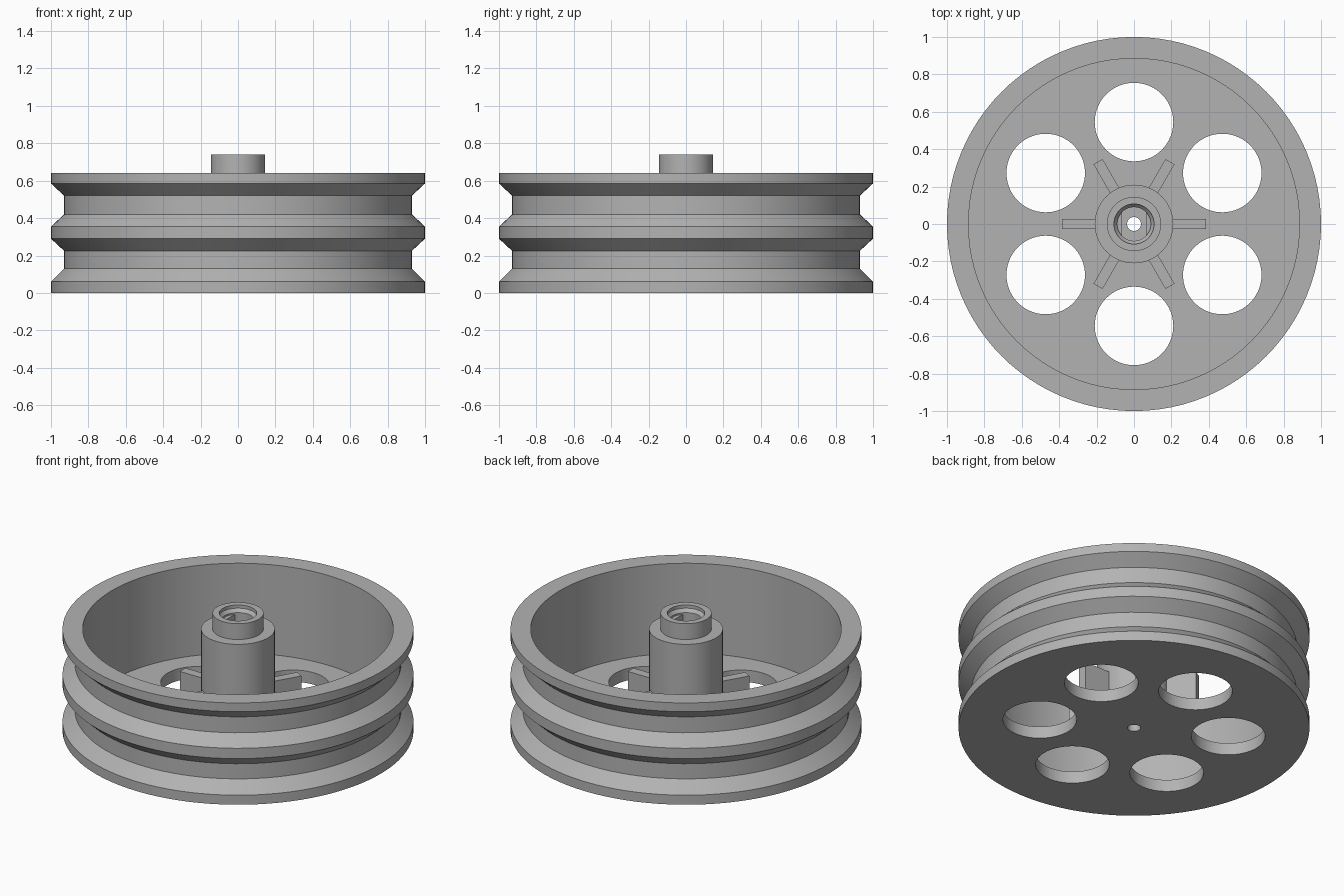
import bpy, bmesh, math
from mathutils import Matrix

cube = bpy.data.objects.get("Cube")
if cube:
    bpy.data.objects.remove(cube, do_unlink=True)

grey = bpy.data.materials.new("plain_grey")
grey.use_nodes = True
colour = (0.45, 0.45, 0.45, 1)
grey.diffuse_color = colour
grey.node_tree.nodes["Principled BSDF"].inputs["Base Color"].default_value = colour

FLOOR = 0.075
BORE = 0.09
FLAT = 0.065


def finish(name, bm):
    bmesh.ops.recalc_face_normals(bm, faces=bm.faces)
    mesh = bpy.data.meshes.new(name)
    bm.to_mesh(mesh)
    bm.free()
    mesh.materials.append(grey)
    obj = bpy.data.objects.new(name, mesh)
    bpy.context.collection.objects.link(obj)
    return obj


def smooth(obj):
    bpy.ops.object.select_all(action="DESELECT")
    obj.select_set(True)
    bpy.context.view_layer.objects.active = obj
    bpy.ops.object.shade_smooth_by_angle(angle=math.radians(25))


def lathe(name, profile, steps=96):
    """Turn a closed (radius, height) outline around z."""
    bm = bmesh.new()
    rings = []
    for i in range(steps):
        a = math.tau * i / steps
        rings.append([bm.verts.new((r * math.cos(a), r * math.sin(a), z)) for r, z in profile])
    n = len(profile)
    for i in range(steps):
        here, there = rings[i], rings[(i + 1) % steps]
        for j in range(n):
            k = (j + 1) % n
            bm.faces.new((here[j], there[j], there[k], here[k]))
    return finish(name, bm)


# Wheel body: twin-groove rim with a thin floor
wheel = lathe("grooved_wheel", [
    (0.037, 0), (1, 0), (1, 0.06), (0.93, 0.13), (0.93, 0.225), (1, 0.29),
    (1, 0.355), (0.93, 0.42), (0.93, 0.52), (1, 0.585), (1, 0.64),
    (0.885, 0.64), (0.885, FLOOR), (0.037, FLOOR)])

# Six round holes through the floor
bm = bmesh.new()
for i in range(6):
    turn = Matrix.Rotation(math.radians(30 + 60 * i), 4, "Z")
    bmesh.ops.create_cone(bm, cap_ends=True, segments=64, radius1=0.21, radius2=0.21,
                          depth=0.4, matrix=turn @ Matrix.Translation((0.545, 0, 0)))
cutter = finish("hole_cutter", bm)
cutter.hide_render = True
cut = wheel.modifiers.new("holes", "BOOLEAN")
cut.operation = "DIFFERENCE"
cut.solver = "EXACT"
cut.object = cutter
bpy.context.view_layer.objects.active = wheel
bpy.ops.object.modifier_apply(modifier=cut.name)
bpy.data.objects.remove(cutter, do_unlink=True)
smooth(wheel)

# Hub: stepped tube with a countersunk bore
hub = lathe("hub", [
    (BORE, 0.06), (0.21, 0.06), (0.21, 0.64), (0.145, 0.64), (0.145, 0.74),
    (0.107, 0.74), (0.107, 0.72), (BORE, 0.70)], 64)
smooth(hub)

# Flats on either side of the bore
for name, side in (("left_bore_flat", 1), ("right_bore_flat", -1)):
    bm = bmesh.new()
    radius = BORE + 0.004
    half = math.acos(FLAT / radius)
    arc = [half * (2 * i / 10 - 1) for i in range(11)]
    face = bm.faces.new([bm.verts.new((side * radius * math.cos(a), radius * math.sin(a), 0.06))
                         for a in arc])
    top = bmesh.ops.extrude_face_region(bm, geom=[face])["geom"]
    bmesh.ops.translate(bm, vec=(0, 0, 0.63),
                        verts=[v for v in top if isinstance(v, bmesh.types.BMVert)])
    finish(name, bm)

# Six short ribs around the hub
for i in range(6):
    bm = bmesh.new()
    place = (Matrix.Rotation(math.radians(60 * i), 4, "Z")
             @ Matrix.Translation((0.29, 0, 0.17))
             @ Matrix.Diagonal((0.19, 0.056, 0.22, 1)))
    bmesh.ops.create_cube(bm, size=1, matrix=place)
    finish(f"rib_{i + 1}", bm)
